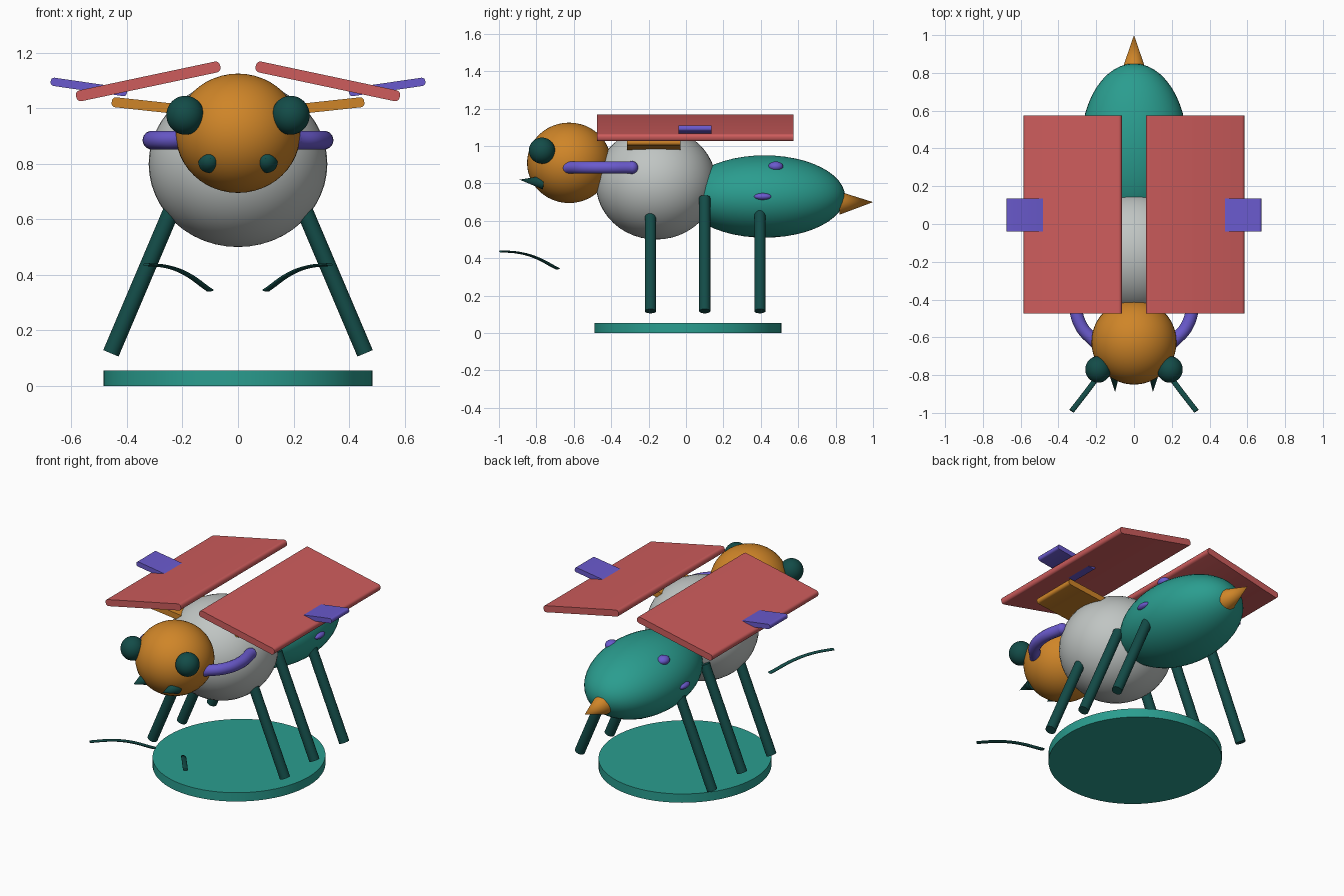
import bpy, bmesh, math
from mathutils import Vector, Matrix

if "Cube" in bpy.data.objects:
    bpy.data.objects.remove(bpy.data.objects["Cube"])


def material(name, rgb):
    lin = [((c / 255 + 0.055) / 1.055) ** 2.4 for c in rgb] + [1]
    m = bpy.data.materials.new(name)
    m.use_nodes = True
    m.diffuse_color = lin
    m.node_tree.nodes["Principled BSDF"].inputs["Base Color"].default_value = lin
    return m


TEAL = material("teal", (42, 157, 143))
DARK = material("dark green", (19, 76, 72))
GOLD = material("amber", (207, 133, 40))
GREY = material("light grey", (192, 197, 195))
RED = material("dusty red", (205, 92, 92))
PURPLE = material("violet", (106, 90, 205))


def finish(name, mat):
    ob = bpy.context.object
    ob.name = name
    ob.data.materials.append(mat)
    bpy.ops.object.shade_smooth_by_angle(angle=math.radians(40))
    return ob


def ball(name, mat, loc, radii):
    bpy.ops.mesh.primitive_uv_sphere_add(segments=48, ring_count=24, location=loc)
    bpy.context.object.scale = radii
    return finish(name, mat)


def rod(name, mat, start, end, r1, r2):
    a, b = Vector(start), Vector(end)
    turn = (b - a).to_track_quat('Z', 'Y').to_euler()
    bpy.ops.mesh.primitive_cone_add(vertices=32, radius1=r1, radius2=r2,
                                    depth=(b - a).length,
                                    location=(a + b) / 2, rotation=turn)
    return finish(name, mat)


def plate(name, mat, inner, outer, y0, y1, thick):
    """Flat panel between two (x, z) points, with rounded long edges."""
    dx, dz = outer[0] - inner[0], outer[1] - inner[1]
    bm = bmesh.new()
    bmesh.ops.create_cube(bm, size=1)
    bm.transform(Matrix.Diagonal((math.hypot(dx, dz), y1 - y0, thick, 1)))
    along = [e for e in bm.edges if abs(e.verts[0].co.y - e.verts[1].co.y) > 0.01]
    bmesh.ops.bevel(bm, geom=along, offset=thick * 0.4, segments=4,
                    profile=0.5, affect='EDGES')
    me = bpy.data.meshes.new(name)
    bm.to_mesh(me)
    bm.free()
    ob = bpy.data.objects.new(name, me)
    bpy.context.collection.objects.link(ob)
    ob.location = ((inner[0] + outer[0]) / 2, (y0 + y1) / 2, (inner[1] + outer[1]) / 2)
    ob.rotation_euler = (0, -math.atan2(dz, dx), 0)
    bpy.ops.object.select_all(action='DESELECT')
    bpy.context.view_layer.objects.active = ob
    ob.select_set(True)
    return finish(name, mat)


def tube(name, mat, points, radius, flat=1.0):
    """Smooth tube through the points; flat squashes its section in z."""
    cu = bpy.data.curves.new(name, 'CURVE')
    cu.dimensions = '3D'
    cu.bevel_depth = radius
    cu.bevel_resolution = 5
    cu.use_fill_caps = True
    sp = cu.splines.new('BEZIER')
    sp.bezier_points.add(len(points) - 1)
    for bp, (x, y, z) in zip(sp.bezier_points, points):
        bp.co = (x, y, z / flat)
        bp.handle_left_type = bp.handle_right_type = 'AUTO'
    cu.materials.append(mat)
    ob = bpy.data.objects.new(name, cu)
    ob.scale.z = flat
    bpy.context.collection.objects.link(ob)
    return ob


# Base disc
bpy.ops.mesh.primitive_cylinder_add(vertices=64, radius=1, depth=0.055,
                                    location=(0, 0.01, 0.0275))
bpy.context.object.scale = (0.485, 0.5, 1)
finish("base_disc", TEAL)

# Body
ball("thorax", GREY, (0, -0.16, 0.8), (0.322, 0.322, 0.3))
ball("head", GOLD, (0, -0.625, 0.91), (0.225, 0.225, 0.215))
ball("abdomen", TEAL, (0, 0.42, 0.73), (0.28, 0.43, 0.22))
rod("stinger", GOLD, (0, 0.82, 0.695), (0, 1, 0.7), 0.062, 0)

for s, side in ((1, "left"), (-1, "right")):
    # Face
    ball(side + "_eye", DARK, (s * 0.19, -0.77, 0.975), (0.068, 0.07, 0.07))
    rod(side + "_mandible", DARK, (s * 0.105, -0.76, 0.805),
        (s * 0.1, -0.89, 0.82), 0.038, 0)

    # Detached feelers
    tube(side + "_feeler", DARK,
         [(s * 0.33, -0.99, 0.437), (s * 0.26, -0.9, 0.43),
          (s * 0.2, -0.82, 0.41), (s * 0.1, -0.685, 0.343)], 0.014, 0.4)

    # Arms joining head and thorax, with round ends
    arm = [(s * 0.2, -0.63, 0.885), (s * 0.28, -0.54, 0.885),
           (s * 0.31, -0.42, 0.885), (s * 0.29, -0.29, 0.885)]
    tube(side + "_arm", PURPLE, arm, 0.034)
    for tag, end in (("front", arm[0]), ("back", arm[-1])):
        ball(side + "_arm_" + tag + "_end", PURPLE, end, (0.034,) * 3)

    # Legs
    for tag, y in (("front", -0.19), ("middle", 0.1), ("back", 0.395)):
        rod(side + "_" + tag + "_leg", DARK, (s * 0.2, y, 0.725),
            (s * 0.458, y, 0.117), 0.03, 0.03)

    # Wings and their small plates
    plate(side + "_wing", RED, (s * 0.064, 1.152), (s * 0.583, 1.042),
          -0.475, 0.575, 0.04)
    plate(side + "_lower_wing", GOLD, (s * 0.15, 0.99), (s * 0.455, 1.023),
          -0.315, -0.03, 0.036)
    plate(side + "_wing_tip", PURPLE, (s * 0.4, 1.057), (s * 0.675, 1.097),
          -0.04, 0.135, 0.03)

    # Abdomen spots
    ball(side + "_upper_spot", PURPLE, (s * 0.18, 0.48, 0.89), (0.035, 0.04, 0.027))
    ball(side + "_side_spot", PURPLE, (s * 0.275, 0.41, 0.73), (0.022, 0.046, 0.018))
